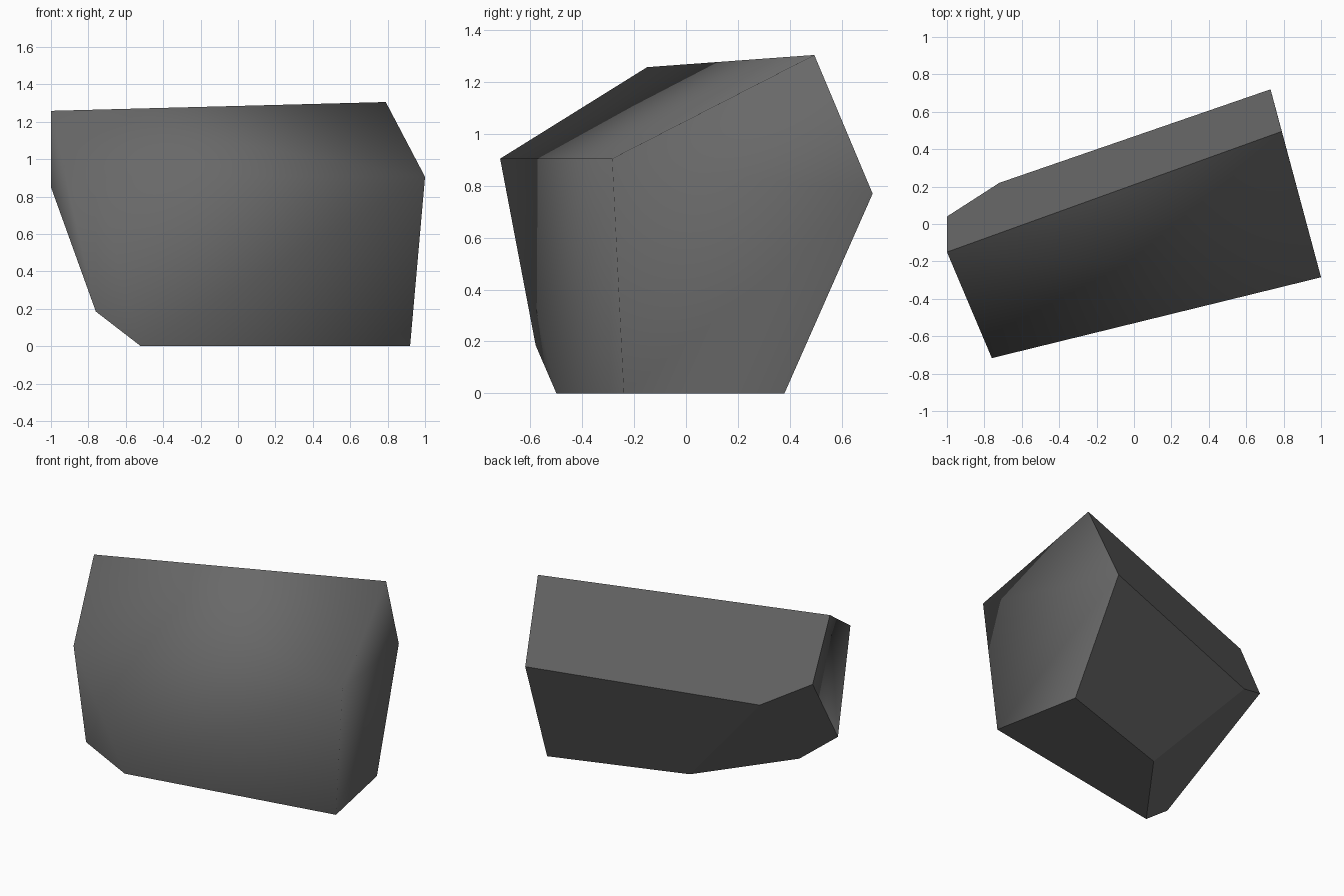
import bpy, bmesh, math

if "Cube" in bpy.data.objects:
    bpy.data.objects.remove(bpy.data.objects["Cube"])

# corner points of the faceted boulder
CORNERS = [
    (-1.0, -0.15, 1.258), (0.79, 0.495, 1.305),                       # ridge
    (1.0, -0.285, 0.905), (-0.76, -0.717, 0.905),                     # front shoulder
    (0.73, 0.72, 0.77), (-0.72, 0.22, 0.70), (-1.0, 0.04, 0.85),      # back waist
    (-0.91, -0.25, 0.56), (-0.76, -0.58, 0.185),                      # left undercut
    (0.92, -0.24, 0), (0.80, 0.38, 0), (-0.09, 0.085, 0), (-0.52, -0.5, 0),  # base
]

# convex solid with its triangles merged into flat facets
bm = bmesh.new()
for p in CORNERS:
    bm.verts.new(p)
bmesh.ops.convex_hull(bm, input=bm.verts)
bmesh.ops.dissolve_limit(bm, angle_limit=math.radians(9), verts=bm.verts, edges=bm.edges)
bmesh.ops.recalc_face_normals(bm, faces=bm.faces)


# front and side facets blend smoothly, back and base facets stay crisp
def soft(face):
    return face.normal.y < 0.4 and face.normal.z > -0.5


for f in bm.faces:
    f.smooth = True
for e in bm.edges:
    e.smooth = all(soft(f) for f in e.link_faces)

mesh = bpy.data.meshes.new("boulder")
bm.to_mesh(mesh)
bm.free()

# dark grey stone
stone = bpy.data.materials.new("dark grey stone")
stone.diffuse_color = (0.14, 0.14, 0.14, 1)
stone.use_nodes = True
stone.node_tree.nodes["Principled BSDF"].inputs["Base Color"].default_value = stone.diffuse_color
mesh.materials.append(stone)

boulder = bpy.data.objects.new("boulder", mesh)
bpy.context.collection.objects.link(boulder)
